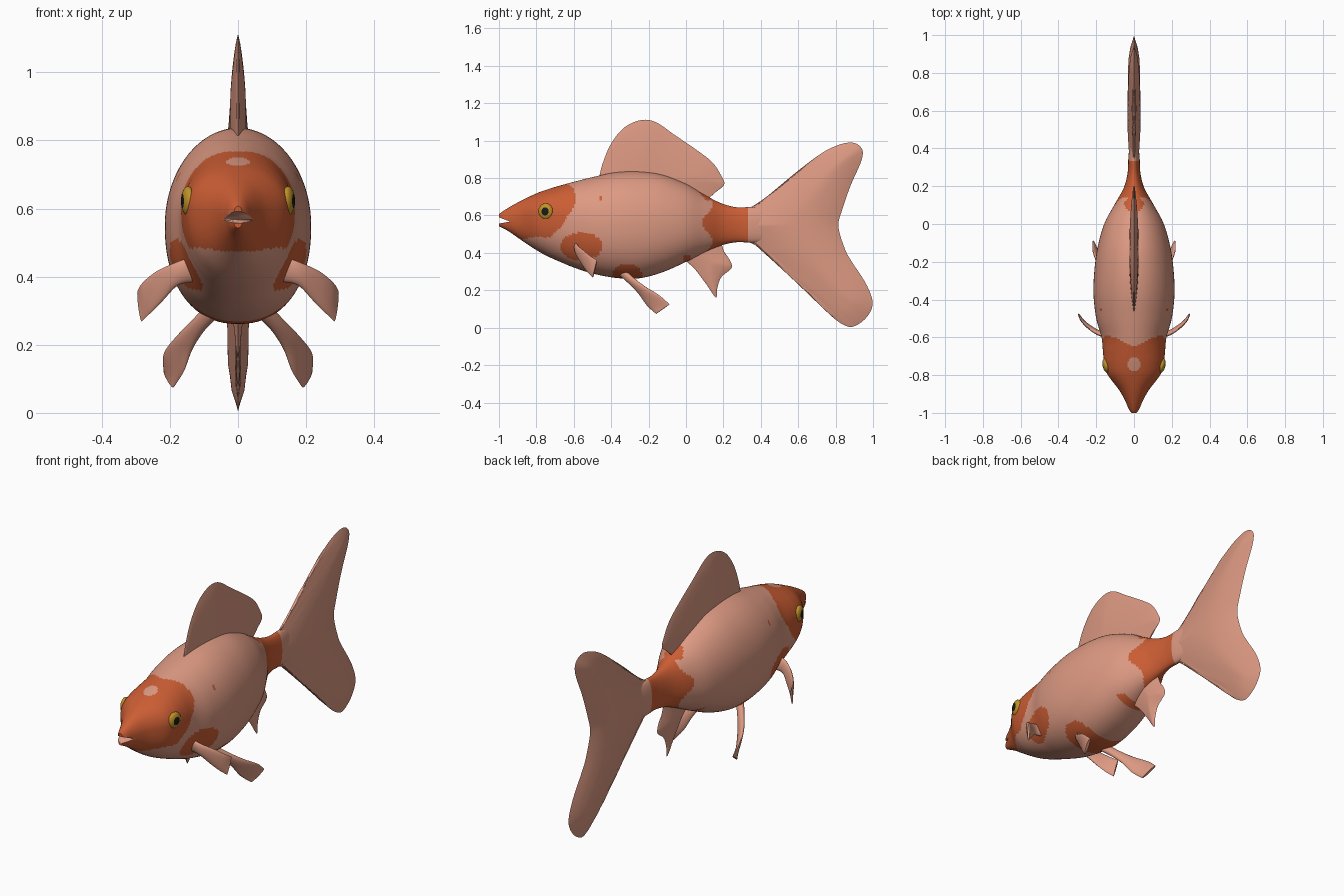
import bpy, bmesh, math
from mathutils import Vector, Matrix

if "Cube" in bpy.data.objects:
    bpy.data.objects.remove(bpy.data.objects["Cube"])


def material(name, rgb):
    m = bpy.data.materials.new(name)
    m.diffuse_color = (*rgb, 1)
    m.use_nodes = True
    m.node_tree.nodes["Principled BSDF"].inputs["Base Color"].default_value = m.diffuse_color
    return m


PALE = material("pale_pink", (0.72, 0.32, 0.225))
ORANGE = material("deep_orange", (0.60, 0.11, 0.034))
GOLD = material("eye_gold", (0.52, 0.29, 0.02))
BLACK = material("pupil_black", (0.01, 0.01, 0.008))


def spline(pts, k):
    """Smooth curve through points of any dimension, k steps per span."""
    out, n = [], len(pts)
    for i in range(n - 1):
        a, b = pts[max(i - 1, 0)], pts[i]
        c, d = pts[i + 1], pts[min(i + 2, n - 1)]
        for j in range(k):
            t = j / k
            out.append([0.5 * (2 * q + (r - p) * t + (2 * p - 5 * q + 4 * r - s) * t * t
                               + (3 * q - p - 3 * r + s) * t ** 3)
                        for p, q, r, s in zip(a, b, c, d)])
    return out + [list(pts[-1])]


def finish(name, bm, mats, angle=40):
    bmesh.ops.recalc_face_normals(bm, faces=bm.faces[:])
    me = bpy.data.meshes.new(name)
    bm.to_mesh(me)
    bm.free()
    for m in mats:
        me.materials.append(m)
    ob = bpy.data.objects.new(name, me)
    bpy.context.collection.objects.link(ob)
    bpy.ops.object.select_all(action='DESELECT')
    ob.select_set(True)
    bpy.context.view_layer.objects.active = ob
    bpy.ops.object.shade_smooth_by_angle(angle=math.radians(angle))
    return ob


def loft(rings):
    """Skin closed rings and cap both ends."""
    bm = bmesh.new()
    vs = [[bm.verts.new(p) for p in r] for r in rings]
    n = len(vs[0])
    for a, b in zip(vs, vs[1:]):
        for i in range(n):
            bm.faces.new((a[i], a[(i + 1) % n], b[(i + 1) % n], b[i]))
    bm.faces.new(vs[0])
    bm.faces.new(vs[-1])
    return bm


def flat_fin(name, root, outline, thick, reach):
    """Centre-line fin in the y-z plane, thinning toward its outline."""
    edge = [Vector(p) for p in spline(outline, 6)]
    n, m = len(edge), 12
    bm = bmesh.new()
    for side in (1, -1):
        grid = []
        for i, p in enumerate(edge):
            u = i / (n - 1) * (len(root) - 1)
            j = min(int(u), len(root) - 2)
            r = Vector(root[j]).lerp(Vector(root[j + 1]), u - j)
            row = []
            for k in range(m + 1):
                q = r.lerp(p, k / m)
                s = min(1, min((q - e).length for e in edge) / reach)
                x = 0 if k == m else thick * s * (2 - s) + 0.002
                row.append(bm.verts.new((side * x, q.x, q.y)))
            grid.append(row)
        for a, b in zip(grid, grid[1:]):
            for k in range(m):
                bm.faces.new((a[k], a[k + 1], b[k + 1], b[k]))
    bmesh.ops.remove_doubles(bm, verts=bm.verts[:], dist=0.0005)
    return finish(name, bm, [PALE], 60)


def paired_fin(name, edge_a, edge_b, thick):
    """Curved blade between two edges, made for both sides."""
    for side, label in ((1, "left"), (-1, "right")):
        A = [Vector(p) for p in spline(edge_a, 6)]
        B = [Vector(p) for p in spline(edge_b, 6)]
        rings, n = [], len(A)
        for i in range(n):
            c, h = (A[i] + B[i]) / 2, (A[i] - B[i]) / 2
            lo, hi = max(i - 1, 0), min(i + 1, n - 1)
            nor = h.cross(A[hi] + B[hi] - A[lo] - B[lo]).normalized()
            t = thick * (1 - 0.65 * i / (n - 1))
            ring = []
            for k in range(20):
                a = math.tau * k / 20
                p = c + h * math.cos(a) + nor * t * math.sin(a)
                ring.append((p.x * side, p.y, p.z))
            rings.append(ring)
        finish(label + "_" + name, loft(rings), [PALE], 60)


# Body: stations of y, top z, widest z, bottom z, half width
stations = [
    (-1.0, .607, .575, .543, .014), (-.98, .622, .578, .533, .028), (-.94, .647, .583, .51, .045),
    (-.88, .68, .59, .468, .078), (-.80, .718, .60, .415, .138), (-.74, .74, .60, .382, .157),
    (-.68, .758, .59, .355, .164), (-.60, .78, .57, .322, .172), (-.50, .805, .555, .29, .200),
    (-.38, .83, .55, .267, .214), (-.26, .836, .55, .263, .211), (-.13, .82, .55, .295, .194),
    (0, .77, .55, .352, .158), (.10, .71, .55, .402, .105), (.19, .665, .55, .44, .055),
    (.27, .644, .55, .457, .034), (.35, .645, .55, .455, .030), (.43, .64, .55, .46, .022)]
SEG = 112
rings = []
for y, zt, zm, zb, w in spline(stations, 9):
    ring = []
    for k in range(SEG):
        a = math.tau * k / SEG
        c, s = math.cos(a), math.sin(a)
        e = 2 / 2.0 if s > 0 else 2 / 2.25
        ring.append((w * math.copysign(abs(c) ** e, c), y,
                     zm + ((zt - zm) if s > 0 else (zm - zb)) * math.copysign(abs(s) ** e, s)))
    rings.append(ring)
body = finish("body", loft(rings), [PALE, ORANGE])

# Open mouth, cut with a wedge
wedge = [(-.94, .567), (-1.04, .606), (-1.04, .551)]
cutter = finish("mouth_cutter", loft([[(x, y, z) for y, z in wedge] for x in (-.2, .2)]), [PALE])
bpy.context.view_layer.objects.active = body
mod = body.modifiers.new("mouth", 'BOOLEAN')
mod.operation = 'DIFFERENCE'
mod.solver = 'EXACT'
mod.object = cutter
bpy.ops.object.modifier_apply(modifier=mod.name)
bpy.data.objects.remove(cutter)


def is_orange(x, y, z):
    d = -.94 - y
    if d > 0 and min(abs(z - .567 - .39 * d), abs(z - .567 + .16 * d)) < .0012:
        return False                                            # mouth lining
    if z > .7 and math.hypot(x, y + .742) < .036:
        return False                                            # crown spot
    limit = -.63 + .04 * math.sin((z - .60) * 18)
    if z > .72:
        limit = -.65 + .05 * min(1, abs(x) / .1)
    if z < .54:
        limit -= (.54 - z) * 1.0
    if y < limit and z > .48 + .006 * math.sin(y * 30):
        return True                                             # head
    if .335 > y > .115 + .028 * math.cos((z - .56) * 32 + math.pi) - (.03 if z > .68 else 0):
        return True                                             # tail band
    if ((y + .56) / .112) ** 2 + ((z - .435) / .075) ** 2 < 1:
        return True                                             # side fin patch
    if ((y + .315) / .085) ** 2 + ((z - .265) / .075) ** 2 < 1:
        return True                                             # belly fin patch
    return math.hypot(y + .455, z - .69) < .013 or math.hypot(y - .005, z - .365) < .025


for f in body.data.polygons:
    f.material_index = int(is_orange(*f.center))

# Eyes: flattened balls with a black pupil
for side, label in ((1, "left"), (-1, "right")):
    bm = bmesh.new()
    bmesh.ops.create_uvsphere(bm, u_segments=32, v_segments=24, radius=1)
    for f in bm.faces:
        c = f.calc_center_median()
        f.material_index = int(c.z > 0 and math.hypot(c.x, c.y) < .48)
    bm.transform(Matrix.Translation((side * .147, -.75, .622))
                 @ Matrix.Rotation(-side * .22, 4, 'Z')
                 @ Matrix.Rotation(side * math.pi / 2, 4, 'Y')
                 @ Matrix.Diagonal((.043, .039, .019, 1)))
    finish(label + "_eye", bm, [GOLD, BLACK])

# Centre-line fins
flat_fin("tail_fin", [(.32, .625), (.32, .475)],
         [(.32, .64), (.36, .652), (.45, .715), (.60, .84), (.75, .948), (.87, .99), (.935, .965),
          (.94, .90), (.88, .76), (.835, .63), (.815, .54), (.85, .42), (.885, .355), (.965, .23),
          (.998, .13), (.965, .055), (.90, .008), (.85, .012), (.78, .06), (.65, .185),
          (.50, .325), (.38, .435), (.32, .46)], .033, .2)
flat_fin("dorsal_fin", [(-.42, .78), (-.2, .80), (.0, .73), (.12, .67)],
         [(-.465, .80), (-.445, .88), (-.40, .985), (-.33, 1.07), (-.24, 1.11), (-.16, 1.098),
          (-.06, 1.03), (.05, .955), (.14, .885), (.19, .81), (.204, .765), (.165, .73),
          (.12, .69)], .023, .26)
flat_fin("anal_fin", [(.03, .39), (.17, .46)],
         [(-.01, .365), (.05, .31), (.11, .23), (.16, .162), (.168, .215), (.19, .272),
          (.243, .318), (.235, .36), (.205, .405), (.19, .45)], .02, .12)

# Paired fins
paired_fin("pectoral_fin",
           [(.13, -.59, .46), (.18, -.585, .443), (.24, -.55, .415), (.28, -.51, .382), (.294, -.475, .36)],
           [(.12, -.57, .385), (.175, -.575, .375), (.22, -.55, .33), (.255, -.525, .295), (.283, -.498, .268)],
           .016)
paired_fin("pelvic_fin",
           [(.09, -.34, .32), (.135, -.29, .272), (.185, -.22, .22), (.217, -.145, .175), (.217, -.088, .125)],
           [(.06, -.35, .28), (.10, -.305, .24), (.135, -.255, .185), (.16, -.21, .12), (.19, -.16, .074)],
           .02)
